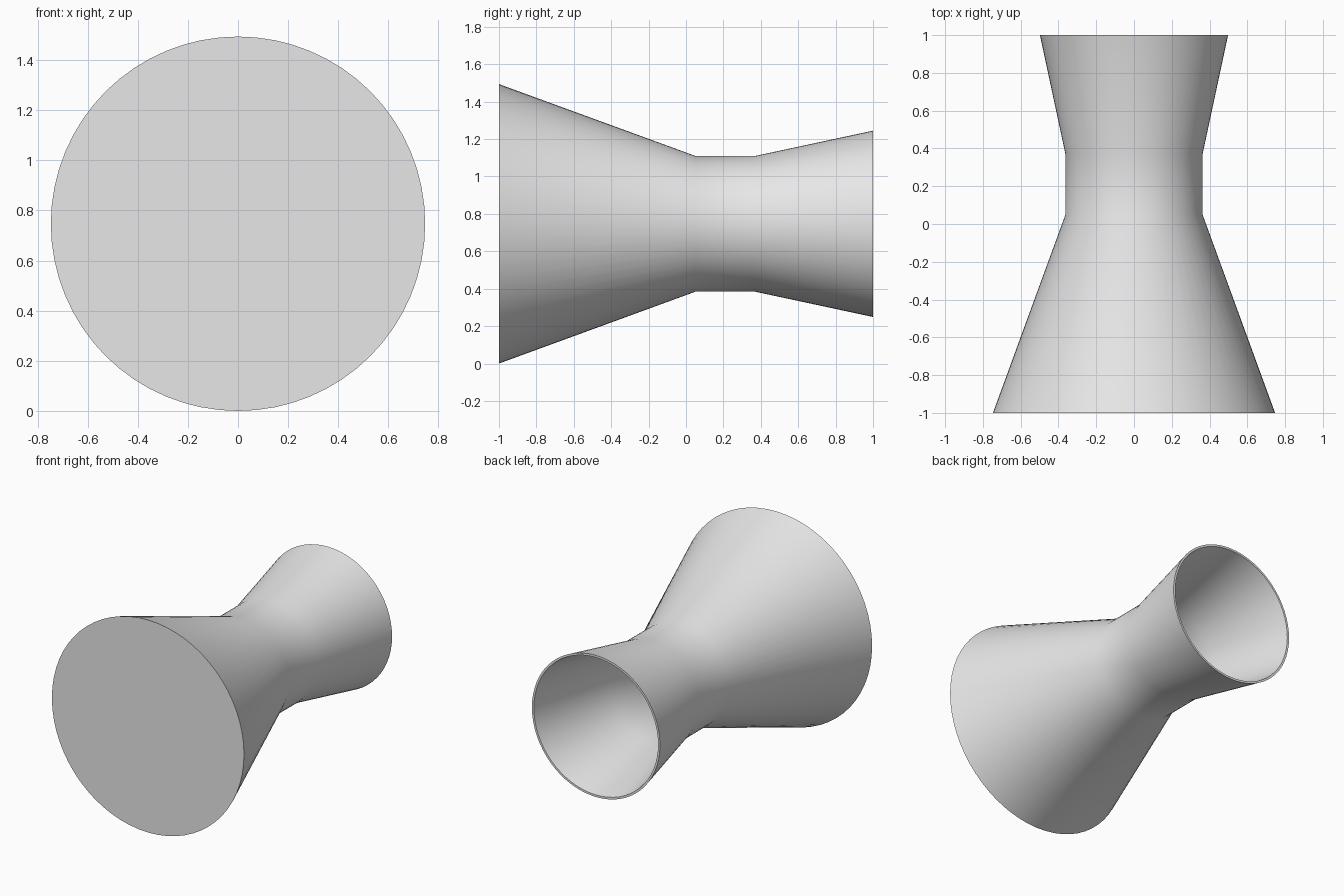
import bpy, bmesh, math
from mathutils import Vector, Matrix

cube = bpy.data.objects.get("Cube")
if cube:
    bpy.data.objects.remove(cube, do_unlink=True)

SEGMENTS = 64
RADIUS = 0.747
WALL = 0.015


def make_material(name, colour):
    mat = bpy.data.materials.new(name)
    mat.use_nodes = True
    mat.diffuse_color = colour
    mat.node_tree.nodes["Principled BSDF"].inputs["Base Color"].default_value = colour
    return mat


def lathe(name, profile, mat):
    """Revolve (radius, y) points about the y axis."""
    bm = bmesh.new()
    verts = [bm.verts.new((0, y, r)) for r, y in profile]
    edges = [bm.edges.new(pair) for pair in zip(verts, verts[1:])]
    bmesh.ops.spin(bm, geom=verts + edges, cent=(0, 0, 0), axis=(0, 1, 0),
                   angle=math.tau, steps=SEGMENTS, use_merge=True)
    bmesh.ops.remove_doubles(bm, verts=bm.verts, dist=1e-5)
    bmesh.ops.recalc_face_normals(bm, faces=bm.faces)
    mesh = bpy.data.meshes.new(name)
    bm.to_mesh(mesh)
    bm.free()
    mesh.materials.append(mat)
    obj = bpy.data.objects.new(name, mesh)
    bpy.context.collection.objects.link(obj)
    obj.location.z = RADIUS
    bpy.ops.object.select_all(action='DESELECT')
    obj.select_set(True)
    bpy.context.view_layer.objects.active = obj
    bpy.ops.object.shade_smooth_by_angle(angle=math.radians(30))
    return obj


# Hollow flared body: closed front disc, narrow waist, open back rim
outer = [(RADIUS, -1), (0.363, 0.05), (0.363, 0.37), (0.498, 1)]
inner = [(r - WALL, y) for r, y in reversed(outer)]
inner[-1] = (RADIUS - 2 * WALL, -1 + WALL)
profile = [(0, -1)] + outer + inner + [(0, -1 + WALL)]
lathe("flared_body", profile, make_material("light grey", (0.8, 0.8, 0.8, 1)))
